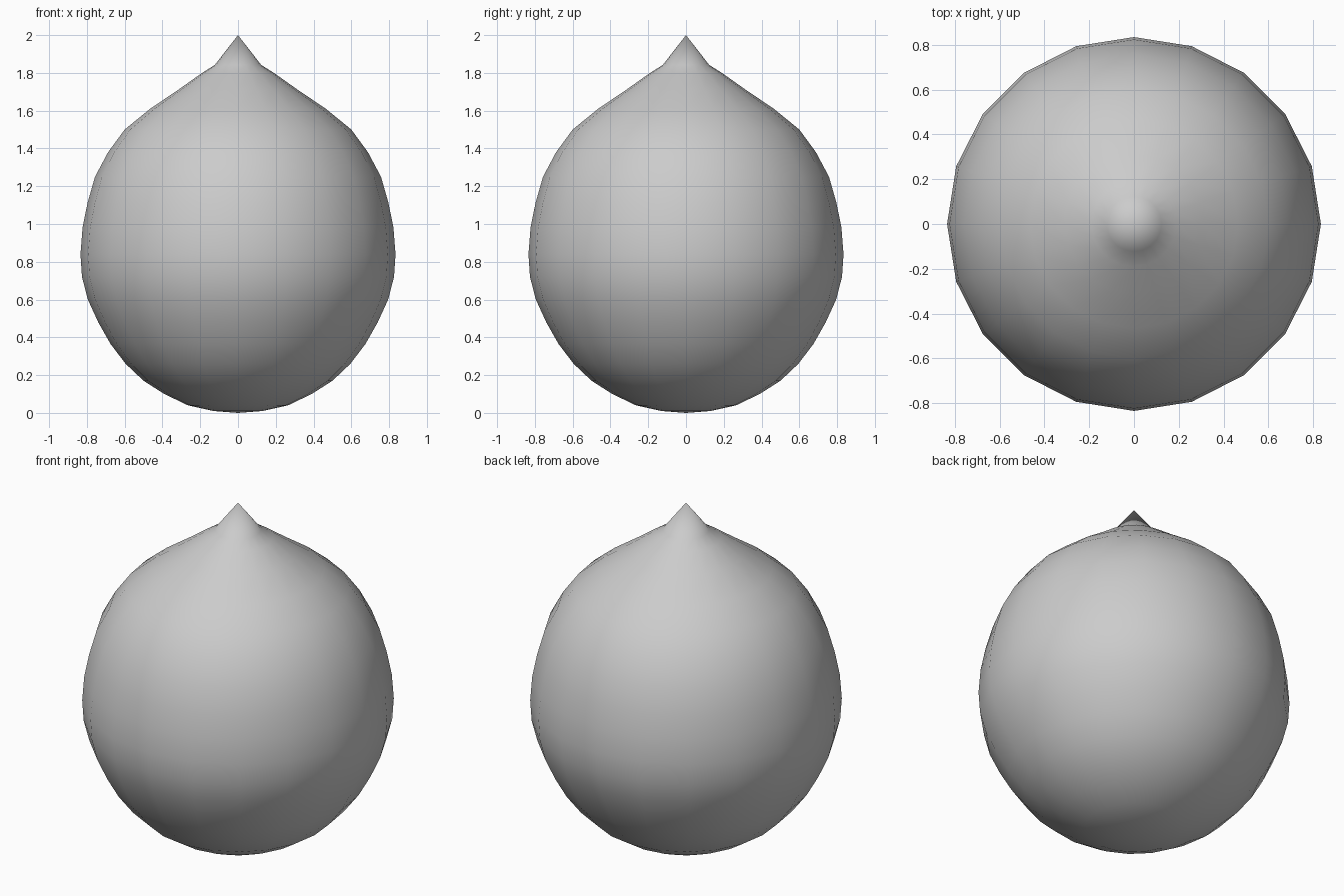
import bpy, bmesh
from math import sin, cos, tau

if "Cube" in bpy.data.objects:
    bpy.data.objects.remove(bpy.data.objects["Cube"])

SIDES = 20
# radius, height from bottom to top
PROFILE = [(0.13, 0.01), (0.265, 0.04), (0.39, 0.10), (0.50, 0.17), (0.595, 0.26),
           (0.675, 0.365), (0.74, 0.48), (0.795, 0.60), (0.826, 0.72), (0.834, 0.84),
           (0.823, 0.98), (0.797, 1.11), (0.757, 1.25), (0.688, 1.38), (0.60, 1.50),
           (0.465, 1.61), (0.31, 1.715), (0.19, 1.80), (0.123, 1.842)]

# drop-shaped body, turned around z
bm = bmesh.new()
rings = [[bm.verts.new((r * cos(tau * i / SIDES), r * sin(tau * i / SIDES), z))
          for i in range(SIDES)] for r, z in PROFILE]
bottom = bm.verts.new((0, 0, 0))
tip = bm.verts.new((0, 0, 2))
for i in range(SIDES):
    j = (i + 1) % SIDES
    for a, b in zip(rings, rings[1:]):
        bm.faces.new((a[i], a[j], b[j], b[i]))
    bm.faces.new((bottom, rings[0][j], rings[0][i]))
    bm.faces.new((rings[-1][i], rings[-1][j], tip))
for f in bm.faces:
    f.smooth = True
bmesh.ops.recalc_face_normals(bm, faces=bm.faces)
mesh = bpy.data.meshes.new("drop_body")
bm.to_mesh(mesh)
bm.free()
bpy.context.collection.objects.link(bpy.data.objects.new("drop_body", mesh))
